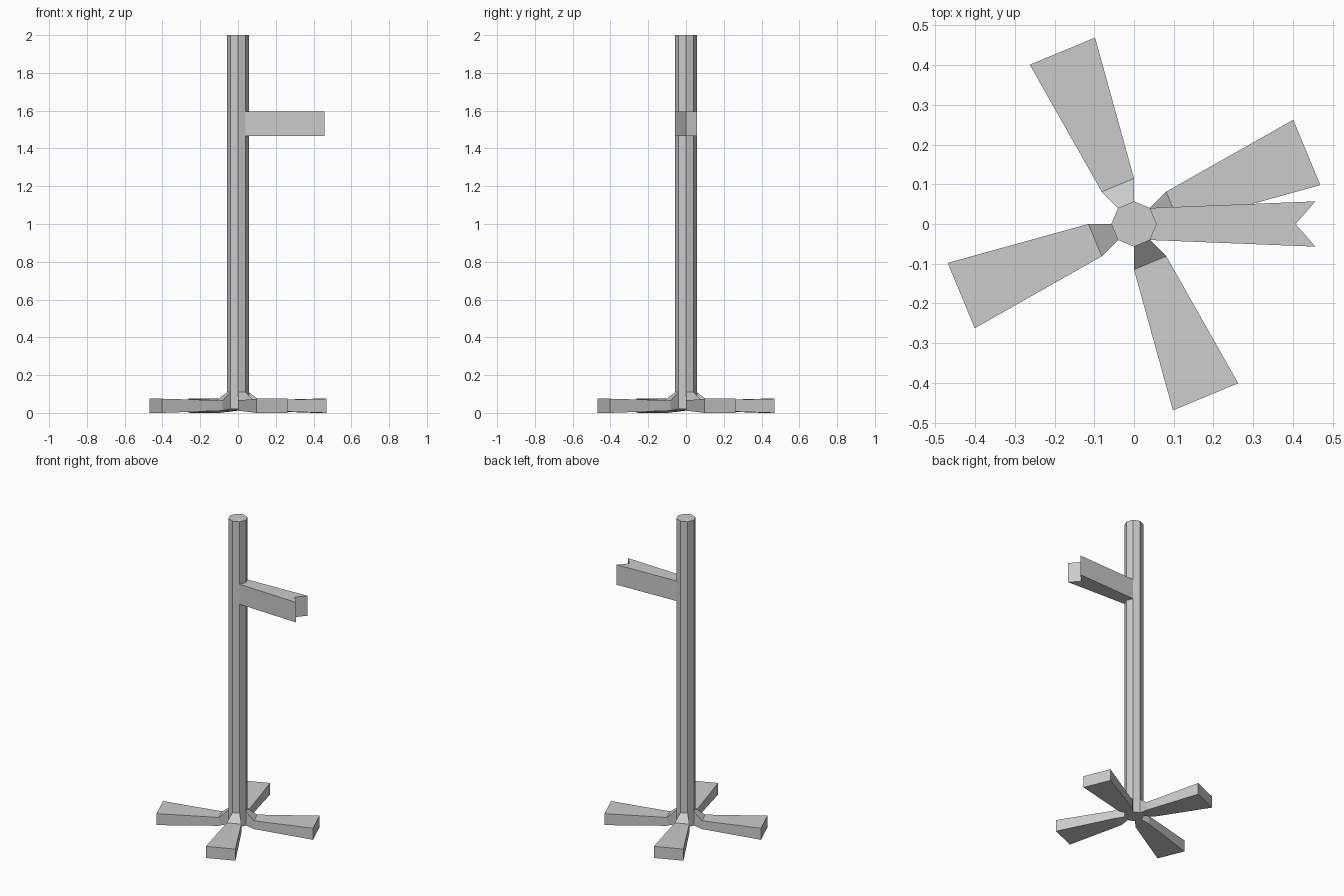
import bpy, bmesh
from math import cos, sin, pi, radians
from mathutils import Vector

if "Cube" in bpy.data.objects:
    bpy.data.objects.remove(bpy.data.objects["Cube"])

R = 0.057
bm = bmesh.new()

# octagonal post, with edge rings where the feet and arm grow out
levels = [0.02, 0.11, 1.465, 1.595, 2.0]
rings = [[bm.verts.new((R * cos(i * pi / 4), R * sin(i * pi / 4), z)) for i in range(8)]
         for z in levels]
side = {}
for k in range(len(levels) - 1):
    for i in range(8):
        j = (i + 1) % 8
        side[k, i] = bm.faces.new((rings[k][i], rings[k][j], rings[k + 1][j], rings[k + 1][i]))
bm.faces.new(rings[0][::-1])
bm.faces.new(rings[-1])


def extrude(faces):
    """Extrude faces as one region; return the new faces and vertices."""
    out = bmesh.ops.extrude_face_region(bm, geom=faces)["geom"]
    bmesh.ops.delete(bm, geom=[f for f in faces if f.is_valid], context='FACES_ONLY')
    return ([g for g in out if isinstance(g, bmesh.types.BMFace)],
            [g for g in out if isinstance(g, bmesh.types.BMVert)])


# four splayed feet: short knee, then a flaring bar
for i in (0, 2, 4, 6):
    a = radians(22.5 + 45 * i)
    out_dir = Vector((cos(a), sin(a), 0))
    across = Vector((-sin(a), cos(a), 0))
    faces = [side[0, i]]
    for reach, half, low, high in ((0.106, 0.044, 0.012, 0.066), (0.471, 0.089, 0.0, 0.075)):
        mid = sum((v.co.z for v in faces[0].verts), 0.0) / 4
        faces, verts = extrude(faces)
        for v in verts:
            s = 1 if v.co.dot(across) > 0 else -1
            v.co = out_dir * reach + across * half * s + Vector((0, 0, high if v.co.z > mid else low))

# arm with notched end, grown from the two faces meeting at +x
_, verts = extrude([side[2, 0], side[2, 7]])
for v in verts:
    if abs(v.co.y) < 0.001:
        v.co.x = 0.407
    else:
        v.co.x = 0.457
        v.co.y = 0.057 if v.co.y > 0 else -0.057

bmesh.ops.recalc_face_normals(bm, faces=bm.faces)
mesh = bpy.data.meshes.new("post_with_feet_and_arm")
bm.to_mesh(mesh)
bm.free()
bpy.context.collection.objects.link(bpy.data.objects.new("post_with_feet_and_arm", mesh))
